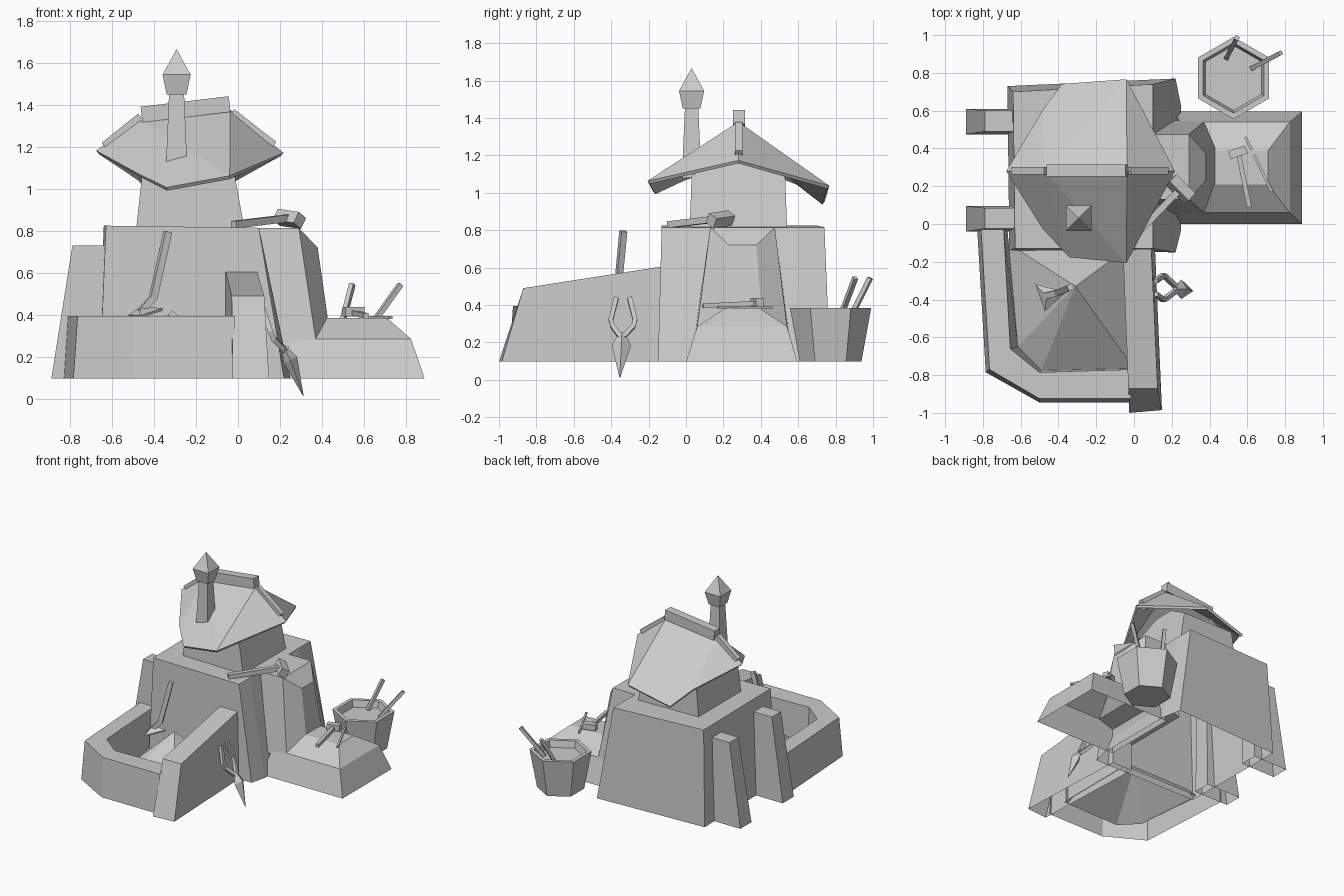
import bpy, bmesh, math
from mathutils import Vector

if "Cube" in bpy.data.objects:
    bpy.data.objects.remove(bpy.data.objects["Cube"])

BASE = .097  # ground level of the masonry (the tongs hang lower)


def mesh(name, verts, faces, thick=0):
    me = bpy.data.meshes.new(name)
    me.from_pydata([tuple(v) for v in verts], [], faces)
    bm = bmesh.new()
    bm.from_mesh(me)
    bmesh.ops.recalc_face_normals(bm, faces=bm.faces)
    bm.to_mesh(me)
    bm.free()
    ob = bpy.data.objects.new(name, me)
    bpy.context.collection.objects.link(ob)
    if thick:
        mod = ob.modifiers.new("Solidify", "SOLIDIFY")
        mod.thickness = thick
        mod.offset = 0
    return ob


def loft(name, rings, start=True, end=True, closed=True):
    """Skin matching rings of points, with optional end caps."""
    n = len(rings[0])
    verts = [p for r in rings for p in r]
    faces = []
    for k in range(len(rings) - 1):
        for i in range(n if closed else n - 1):
            j = (i + 1) % n
            faces.append((k*n + i, k*n + j, k*n + n + j, k*n + n + i))
    if start:
        faces.append(tuple(range(n)))
    if end:
        faces.append(tuple(range(len(verts) - n, len(verts))))
    return mesh(name, verts, faces)


def rect(x0, x1, y0, y1, z):
    return [(x0, y0, z), (x1, y0, z), (x1, y1, z), (x0, y1, z)]


def rod(name, pts, w, h=None, up=(0, 0, 1)):
    """Square bar along a path."""
    pts = [Vector(p) for p in pts]
    rings = []
    for i, p in enumerate(pts):
        d = (pts[min(i + 1, len(pts) - 1)] - pts[max(i - 1, 0)]).normalized()
        a = d.cross(Vector(up)).normalized()
        b = a.cross(d)
        rings.append([p + a*sx*w/2 + b*sy*(h or w)/2
                      for sx, sy in ((-1, -1), (1, -1), (1, 1), (-1, 1))])
    return loft(name, rings)


# Main stone body, open underneath
loft("main_body", [
    [(-.66, -.14, BASE), (.22, -.15, BASE), (.25, -.03, BASE), (.25, .62, BASE), (.22, .77, BASE), (-.67, .73, BASE)],
    [(-.63, -.13, .825), (.1, -.13, .815), (.1, 0, .815), (.1, .6, .815), (.1, .74, .815), (-.64, .70, .825)],
], start=False)

# Left buttresses
for i, y in enumerate((.03, .545)):
    loft(f"buttress_{i + 1}", [rect(-.89, -.6, y - .07, y + .065, BASE),
                               rect(-.79, -.6, y - .055, y + .055, .73)], start=False)

# Hearth base and its flue column
loft("hearth_base", [rect(.2, .89, 0, .595, BASE), rect(.25, .825, .06, .54, .285),
                     rect(.3, .71, .21, .39, .385)], start=False)
loft("hearth_flue", [
    [(.05, .13, .815), (.05, .475, .815), (.05, .56, .2), (.05, .04, .2)],
    [(.29, .13, .815), (.29, .475, .815), (.37, .54, .285), (.37, .06, .285)],
    [(.38, .23, .72), (.38, .375, .72), (.43, .405, .37), (.43, .215, .37)],
], start=False)

# Upper tower, running up under the roof
loft("upper_tower", [rect(-.485, .03, .02, .54, .815), rect(-.455, -.02, .03, .53, 1.09),
                     rect(-.45, -.04, .2, .36, 1.19)], start=False, end=False)

# Folded roof: two slopes plus drooping end flaps
roof = [(-.47, .28, 1.325), (-.04, .28, 1.37), (.21, .28, 1.165), (-.67, .28, 1.175),
        (-.04, -.2, 1.055), (-.34, -.17, 1.0), (-.48, -.02, 1.07),
        (-.04, .76, 1.03), (-.38, .735, .945), (-.48, .6, 1.05)]
mesh("roof", roof, [(0, 6, 5), (0, 5, 4), (0, 4, 1), (1, 4, 2), (0, 3, 6),
                    (0, 8, 9), (0, 7, 8), (0, 1, 7), (1, 2, 7), (0, 9, 3)], .02)

# Ridge cap: centre beam and two falling beams
rod("ridge_cap", [(-.46, .283, 1.355), (-.04, .283, 1.405)], .065, .075)
rod("ridge_cap_left", [(-.635, .283, 1.2), (-.46, .283, 1.34)], .04, .05)
rod("ridge_cap_right", [(-.04, .283, 1.35), (.16, .283, 1.195)], .04, .075)


def square(r, z, x=-.293, y=.03):
    return rect(x - r, x + r, y - r, y + r, z)


# Roof chimney with pointed head
loft("chimney", [square(.052, 1.08), square(.036, 1.45), square(.047, 1.45),
                 square(.067, 1.545), square(.001, 1.665)], start=False)

# Trough: curb wall swept through inner and outer outlines
outer_base = [(-.83, -.03), (-.785, -.785), (-.5, -.945), (-.015, -.945)]
outer_top = [(-.81, -.03), (-.765, -.77), (-.5, -.925), (-.015, -.925)]
inner_top = [(-.69, -.03), (-.655, -.66), (-.5, -.785), (-.015, -.77)]
inner_low = [(-.67, -.03), (-.615, -.65), (-.49, -.775), (-.015, -.765)]
loft("trough_wall", [[(x, y, z) for x, y in line] for line, z in
                     ((outer_base, BASE), (outer_top, .395), (inner_top, .395), (inner_low, .11))],
     False, False, closed=False)

# Coal heap rising from the trough floor
heap = [(-.67, -.1, .11), (-.615, -.65, .11), (-.49, -.775, .11), (.0, -.765, .11), (.0, -.1, .11),
        (-.31, -.33, .42)]
mesh("coal_heap", heap, [(i, (i + 1) % 5, 5) for i in range(5)])

# Sloped side wall of the trough, open underneath
loft("trough_side_wall", [
    [(-.06, -.1, BASE), (-.025, -1.0, BASE), (.148, -.985, BASE), (.11, -.1, BASE)],
    [(-.06, -.1, .61), (-.03, -.87, .49), (.125, -.87, .49), (.09, -.1, .61)],
], start=False)

# Shovel stuck in the coal
rod("shovel_handle", [(-.335, -.335, .795), (-.405, -.365, .48), (-.47, -.38, .41)], .033)
mesh("shovel_blade", [(-.52, -.32, .395), (-.36, -.36, .425), (-.47, -.46, .39), (-.46, -.38, .435)],
     [(0, 3, 2), (0, 1, 3), (3, 1, 2)], .012)

# Tongs leaning on the side wall
for side, s in (("left", -1), ("right", 1)):
    rod(f"tongs_handle_{side}", [(.115, -.337 + s*.035, .44), (.155, -.337 + s*.065, .32),
                                 (.17, -.337 + s*.055, .285), (.225, -.343 + s*.008, .23)],
        .024, up=(1, 0, .4))
loft("tongs_jaw", [[(x + a*w*.6, y + b*w, z + a*w*.3) for a, b in ((-1, 0), (0, -1), (1, 0), (0, 1))]
                   for x, y, z, w in ((.215, -.343, .25, .015), (.25, -.345, .185, .052),
                                      (.312, -.354, .012, .002))])

# Large hammer on the body top
rod("large_hammer_handle", [(-.02, -.09, .83), (.23, .17, .86)], .035)
rod("large_hammer_head", [(.195, .235, .865), (.295, .135, .85)], .06, up=(.4, .4, 1))

# Small hammer and poker on the hearth
rod("small_hammer_handle", [(.55, .39, .41), (.61, .09, .395)], .025)
rod("small_hammer_head", [(.505, .365, .415), (.595, .395, .415)], .045)
rod("poker", [(.59, .46, .385), (.73, .17, .388)], .014)


def hexagon(r, z):
    return [(.527 + r*math.sin(i*math.pi/3), .773 + r*math.cos(i*math.pi/3), z) for i in range(6)]


# Hexagonal bucket with water and two bars
loft("bucket", [hexagon(.165, BASE), hexagon(.217, .385), hexagon(.186, .385), hexagon(.172, .335)])
rod("bucket_bar_1", [(.49, .88, .335), (.545, .985, .545)], .024)
rod("bucket_bar_2", [(.625, .825, .335), (.775, .905, .545)], .024)
